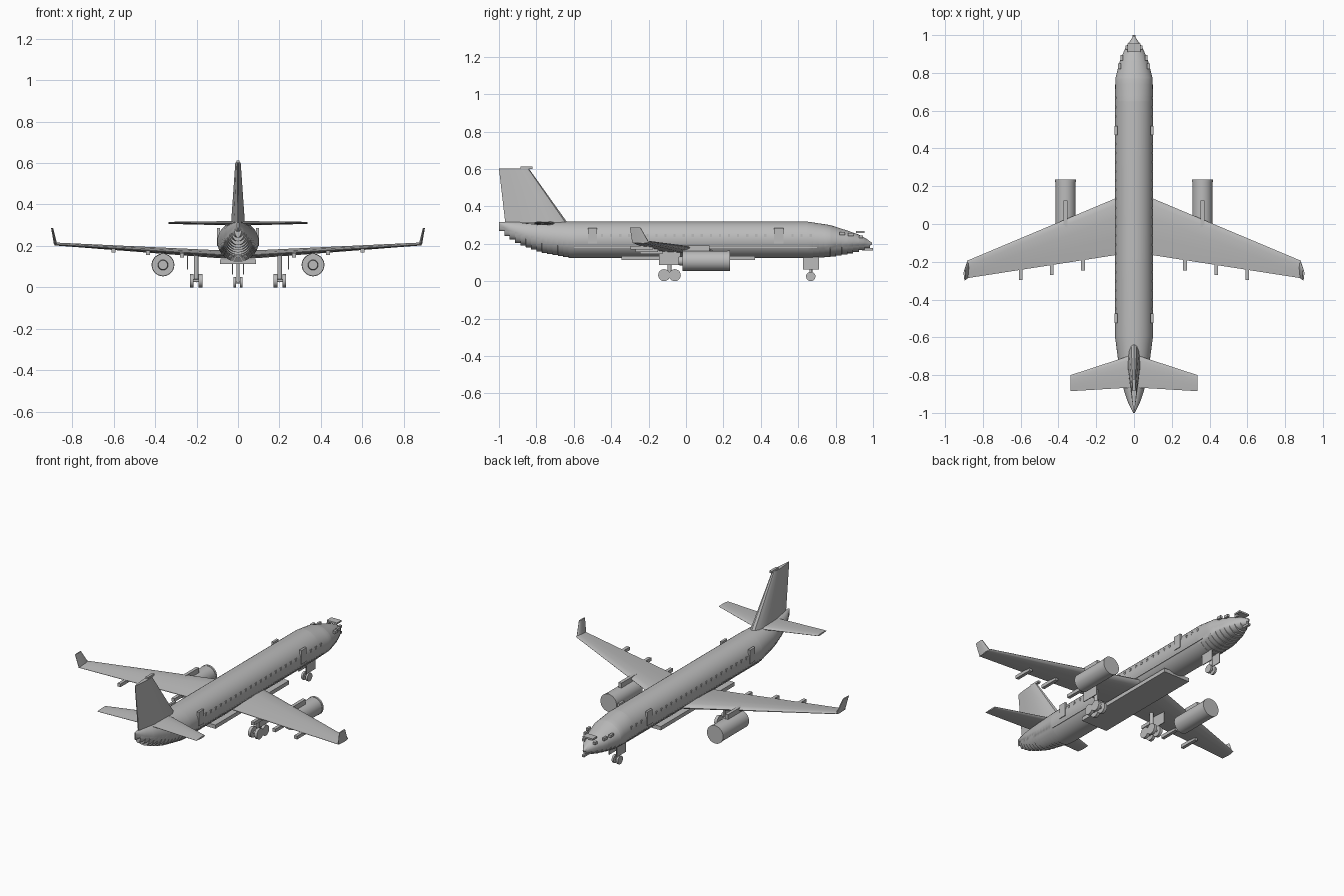
import bpy, bmesh, math
from mathutils import Matrix, Vector

cube = bpy.data.objects.get("Cube")
if cube:
    bpy.data.objects.remove(cube)

grey = bpy.data.materials.new("plain grey")
grey.use_nodes = True
COLOUR = (0.5, 0.5, 0.5, 1)
grey.diffuse_color = COLOUR
grey.node_tree.nodes["Principled BSDF"].inputs["Base Color"].default_value = COLOUR


def finish(name, bm, mirror=False, smooth=False):
    bmesh.ops.recalc_face_normals(bm, faces=bm.faces[:])
    mesh = bpy.data.meshes.new(name)
    bm.to_mesh(mesh)
    bm.free()
    mesh.materials.append(grey)
    ob = bpy.data.objects.new(name, mesh)
    bpy.context.collection.objects.link(ob)
    if smooth:
        bpy.ops.object.select_all(action='DESELECT')
        bpy.context.view_layer.objects.active = ob
        ob.select_set(True)
        bpy.ops.object.shade_smooth_by_angle(angle=math.radians(35))
    if mirror:
        ob.modifiers.new("Mirror", 'MIRROR').use_mirror_merge = False
    return ob


def boxes(name, spans, mirror=True):
    """Each span is (x0, x1, y0, y1, z0, z1)."""
    bm = bmesh.new()
    for x0, x1, y0, y1, z0, z1 in spans:
        place = Matrix.Translation(((x0 + x1) / 2, (y0 + y1) / 2, (z0 + z1) / 2))
        size = Matrix.Diagonal((x1 - x0, y1 - y0, z1 - z0, 1))
        bmesh.ops.create_cube(bm, size=1, matrix=place @ size)
    return finish(name, bm, mirror)


def rods(name, items, sides=24, mirror=True):
    """Each item is (start, end, start radius, end radius)."""
    bm = bmesh.new()
    for a, b, r0, r1 in items:
        a, b = Vector(a), Vector(b)
        turn = (b - a).to_track_quat('Z', 'Y').to_matrix().to_4x4()
        bmesh.ops.create_cone(bm, cap_ends=True, segments=sides, radius1=r0, radius2=r1,
                              depth=(b - a).length,
                              matrix=Matrix.Translation((a + b) / 2) @ turn)
    return finish(name, bm, mirror, True)


def loft(name, rings, mirror=False):
    bm = bmesh.new()
    loops = [[bm.verts.new(p) for p in ring] for ring in rings]
    n = len(loops[0])
    for a, b in zip(loops, loops[1:]):
        for i in range(n):
            j = (i + 1) % n
            bm.faces.new((a[i], a[j], b[j], b[i]))
    bm.faces.new(loops[0])
    bm.faces.new(loops[-1])
    return finish(name, bm, mirror, True)


FOIL = [(0.03, 0.45), (0.12, 0.8), (0.35, 1), (0.7, 0.6), (1, 0.1)]


def section(lead, trail, thick):
    lead, trail, thick = Vector(lead), Vector(trail), Vector(thick)
    upper = [lead.lerp(trail, c) + thick * t for c, t in FOIL]
    lower = [lead.lerp(trail, c) - thick * t for c, t in reversed(FOIL)]
    return [lead] + upper + lower


# Fuselage: stations are (y, half width, bottom, top)
STATIONS = [(-1, .004, .3, .315), (-.95, .03, .245, .317), (-.88, .054, .2, .318),
            (-.76, .079, .153, .318), (-.6, .1, .123, .318), (.65, .1, .123, .318),
            (.77, .099, .131, .3), (.87, .073, .15, .268), (.94, .042, .17, .243),
            (.985, .01, .19, .21)]


def station(y):
    for a, b in zip(STATIONS, STATIONS[1:]):
        if y <= b[0]:
            f = (y - a[0]) / (b[0] - a[0])
            return [p + (q - p) * f for p, q in zip(a[1:], b[1:])]
    return STATIONS[-1][1:]


def hull_ring(y, bottom):
    half, low, top = station(y)
    mid = (low + top) / 2
    ring = []
    for k in range(40):
        a = math.tau * k / 40
        reach = top - mid if math.sin(a) > 0 else mid - bottom
        ring.append((half * math.cos(a), y, mid + reach * math.sin(a)))
    return ring


# Stepped plates run under the tail and the nose
cuts = [-1 + .0286 * i for i in range(14)] + [-.6, .65] + [.68 + .0305 * i for i in range(11)]
rings = []
for y0, y1 in zip(cuts, cuts[1:]):
    bottom = min(station(y0)[1], station(y1)[1])
    rings += [hull_ring(y0 + .0003, bottom), hull_ring(y1 - .0003, bottom)]
loft("fuselage", rings)
boxes("belly_fairing", [(-.088, .088, -.345, .37, .112, .135)], False)

# Nose fittings
boxes("cockpit_brow", [(-.034, .034, .91, .955, .258, .268)], False)
boxes("nose_probe", [(-.008, .008, .94, 1, .165, .177)], False)
rods("nose_cone", [((0, .955, .205), (0, .995, .2), .026, .005)], mirror=False)
boxes("cockpit_windows", [(.03, .045, .925, .945, .23, .245),
                          (.058, .071, .865, .895, .242, .258),
                          (.07, .085, .82, .85, .248, .264)])

# Cabin windows, doors and side strip
boxes("cabin_windows", [(.09, .1, y, y + .012, .237, .252)
                        for y in [-.455 + .0485 * i for i in range(24)] if abs(y - .495) > .035])
boxes("cabin_doors", [(.088, .102, y - .025, y + .025, .2, .285) for y in (-.5, .495)])
boxes("side_strip", [(.085, .0925, -.6, .7, .176, .182)])

# Wings and winglets
loft("wing", [section((0, .175, .158), (0, -.15, .152), (0, 0, .021)),
              section((.1, .135, .162), (.1, -.165, .157), (0, 0, .019)),
              section((.885, -.195, .211), (.885, -.287, .206), (0, 0, .007))], True)
loft("winglet", [section((.88, -.197, .207), (.88, -.287, .204), (.008, 0, 0)),
                 section((.897, -.243, .287), (.897, -.3, .287), (.005, 0, 0))], True)
boxes("flap_fairings", [(x - .01, x + .01, y, y + .12, z, z + .02)
                        for x, y, z in ((.27, -.245, .145), (.435, -.27, .157), (.6, -.297, .168))])

# Tail surfaces
loft("tail_fin", [section((0, -.625, .3), (0, -.965, .3), (.034, 0, 0)),
                  section((0, -.84, .602), (0, -1, .602), (.013, 0, 0))])
boxes("fin_cap", [(-.008, .008, -.885, -.82, .6, .612)], False)
loft("tailplane", [section((0, -.69, .309), (0, -.865, .309), (0, 0, .011)),
                   section((.336, -.8, .311), (.336, -.885, .311), (0, 0, .005))], True)

# Engines
EX, EZ = .362, .108
rods("engine", [((EX, -.02, EZ), (EX, .225, EZ), .053, .053),
                ((EX, .223, EZ), (EX, .235, EZ), .055, .055),
                ((EX, -.04, EZ), (EX, -.015, EZ), .022, .026)], 32)
boxes("engine_pylon", [(EX - .01, EX + .01, -.02, .125, .15, .19)])

# Main landing gear
rods("main_wheels", [((x - .009, y, .032), (x + .009, y, .032), .032, .032)
                     for x in (.181, .223) for y in (-.117, -.06)])
rods("main_strut", [((.202, -.088, .03), (.202, -.088, .165), .011, .011),
                    ((.202, -.117, .032), (.202, -.06, .032), .008, .008)]
     + [((.181, y, .032), (.223, y, .032), .007, .007) for y in (-.117, -.06)], 12)
boxes("main_gear_door", [(.242, .247, -.145, -.03, .085, .16)])

# Nose landing gear
rods("nose_wheels", [((.009, .667, .025), (.021, .667, .025), .025, .025)])
rods("nose_strut", [((0, .667, .025), (0, .667, .135), .008, .008),
                    ((-.02, .667, .025), (.02, .667, .025), .006, .006)], 12, False)
boxes("nose_gear_door", [(.024, .029, .625, .71, .062, .135)])
